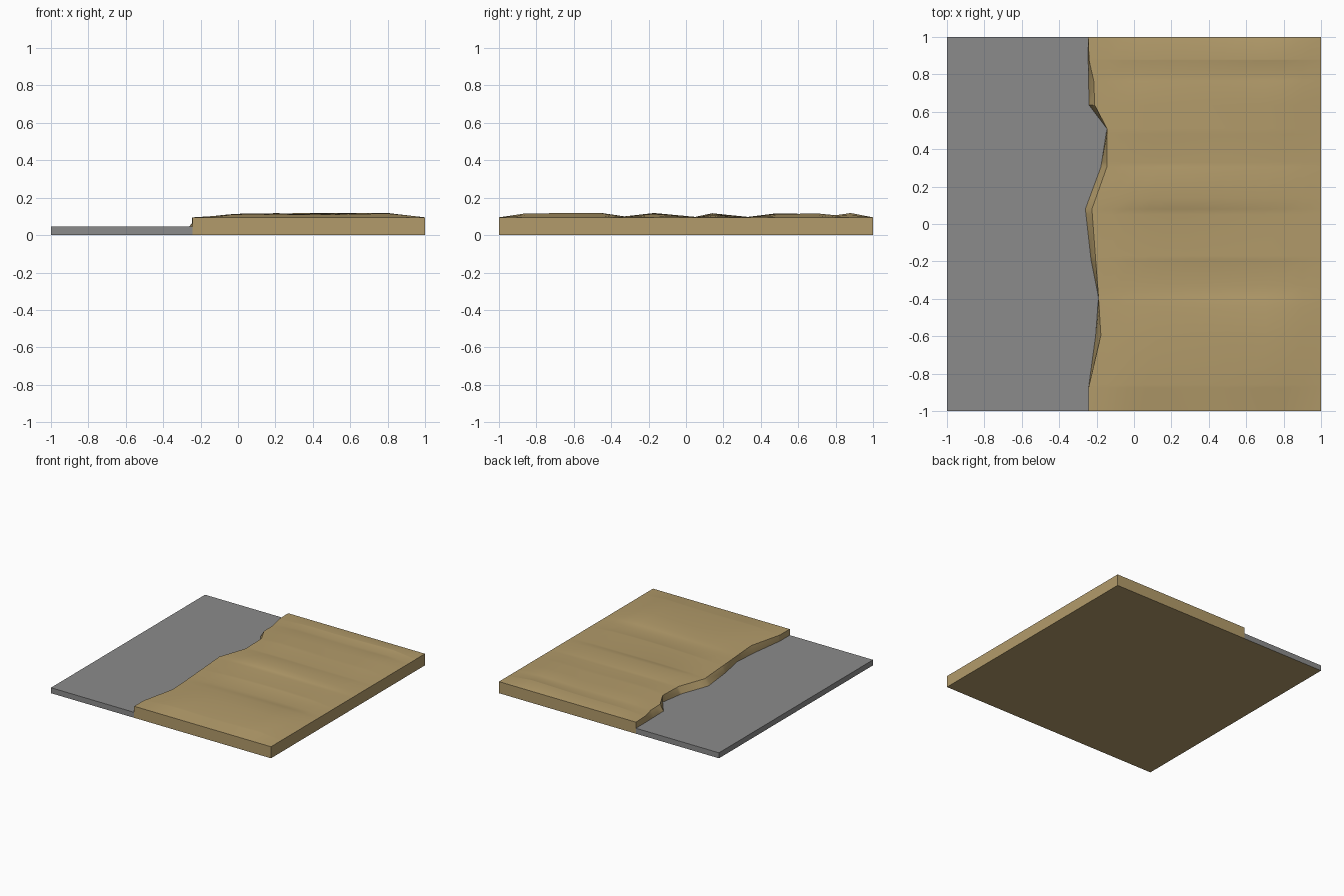
import bpy, math

if "Cube" in bpy.data.objects:
    bpy.data.objects.remove(bpy.data.objects["Cube"])


def material(name, color):
    m = bpy.data.materials.new(name)
    m.diffuse_color = (*color, 1)
    m.use_nodes = True
    m.node_tree.nodes["Principled BSDF"].inputs["Base Color"].default_value = m.diffuse_color
    return m


SAND = material("sand", (0.45, 0.33, 0.145))
GREY = material("grey_ground", (0.26, 0.26, 0.26))

LOW, RIM = 0.045, 0.095
# bank outline: y, x at the foot, x at the rim
BANK = [(-1, -.243, -.243), (-.875, -.243, -.243), (-.595, -.205, -.177),
        (-.39, -.19, -.19), (-.19, -.23, -.205), (.08, -.26, -.225),
        (.305, -.177, -.145), (.51, -.145, -.145), (.635, -.24, -.21),
        (.765, -.243, -.215), (.875, -.245, -.24), (1, -.245, -.245)]
# gentle swell of the sand along y and along x
SWELL_Y = [(-1, 0), (-.86, .9), (-.45, .9), (-.33, .2), (-.17, .9), (.05, .1),
           (.14, .85), (.33, .1), (.48, .9), (.7, .9), (.8, .45), (.88, .9), (1, 0)]
SWELL_X = [(-.3, 0), (-.2, 0), (0, .9), (.15, 1), (.8, 1), (1, 0)]


def lerp(table, v, col=1):
    for a, b in zip(table, table[1:]):
        if v <= b[0]:
            return a[col] + (b[col] - a[col]) * (v - a[0]) / (b[0] - a[0])
    return table[-1][col]


def make(name, verts, faces, mats, slots=None):
    me = bpy.data.meshes.new(name)
    me.from_pydata(verts, [], faces)
    for m in mats:
        me.materials.append(m)
    if slots:
        me.polygons.foreach_set("material_index", slots)
    ob = bpy.data.objects.new(name, me)
    bpy.context.collection.objects.link(ob)
    return ob


def loft(rows):
    """Skin equal-length open profiles running front to back, with end caps."""
    n = len(rows[0])
    verts = [v for r in rows for v in r]
    faces = [(j * n + i, (j + 1) * n + i, (j + 1) * n + (i + 1) % n, j * n + (i + 1) % n)
             for j in range(len(rows) - 1) for i in range(n)]
    faces.append(tuple(range(n)))
    faces.append(tuple((len(rows) - 1) * n + i for i in reversed(range(n))))
    return verts, faces


ys = sorted({p[0] for p in BANK} | {p[0] for p in SWELL_Y})
COLS = 12

# raised sand bank with its uneven face and rolling top
sand_rows = []
for y in ys:
    foot, rim = lerp(BANK, y, 1), lerp(BANK, y, 2)
    row = [(1, y, 0), (foot, y, 0), (foot, y, LOW)]
    for i in range(COLS + 1):
        x = rim + (1 - rim) * i / COLS
        vary = .8 + .2 * math.sin(5 * x + 4 * y)
        z = RIM + .026 * lerp(SWELL_Y, y) * lerp(SWELL_X, x) * vary
        row.append((x, y, z))
    sand_rows.append([(x, y, z) for x, y, z in row])
# profile order is clockwise seen from the front, so reverse for outward faces
verts, faces = loft([r[::-1] for r in sand_rows])
bank = make("sand_bank", verts, [f[::-1] for f in faces], [SAND])

# lower flat ground, sand coloured underneath
ground_rows = [[(-1, y, 0), (lerp(BANK, y), y, 0), (lerp(BANK, y), y, LOW), (-1, y, LOW)]
               for y in ys]
verts, faces = loft(ground_rows)
# leave out the hidden wall shared with the bank
faces = [f for f in faces if not (len(f) == 4 and f[0] % 4 == 1 and f[3] % 4 == 2)]
slots = [1 if all(verts[i][2] == 0 for i in f) else 0 for f in faces]
ground = make("flat_ground", verts, faces, [GREY, SAND], slots)

# consistent outward normals and smooth top
import bmesh
for ob in (bank, ground):
    bm = bmesh.new()
    bm.from_mesh(ob.data)
    bmesh.ops.recalc_face_normals(bm, faces=bm.faces)
    # the flat underside must face down
    if any(f.normal.z > .9 and f.calc_center_median().z < .001 for f in bm.faces):
        bmesh.ops.reverse_faces(bm, faces=bm.faces)
    bm.to_mesh(ob.data)
    bm.free()
bpy.context.view_layer.objects.active = bank
bank.select_set(True)
bpy.ops.object.shade_smooth_by_angle(angle=math.radians(30))
